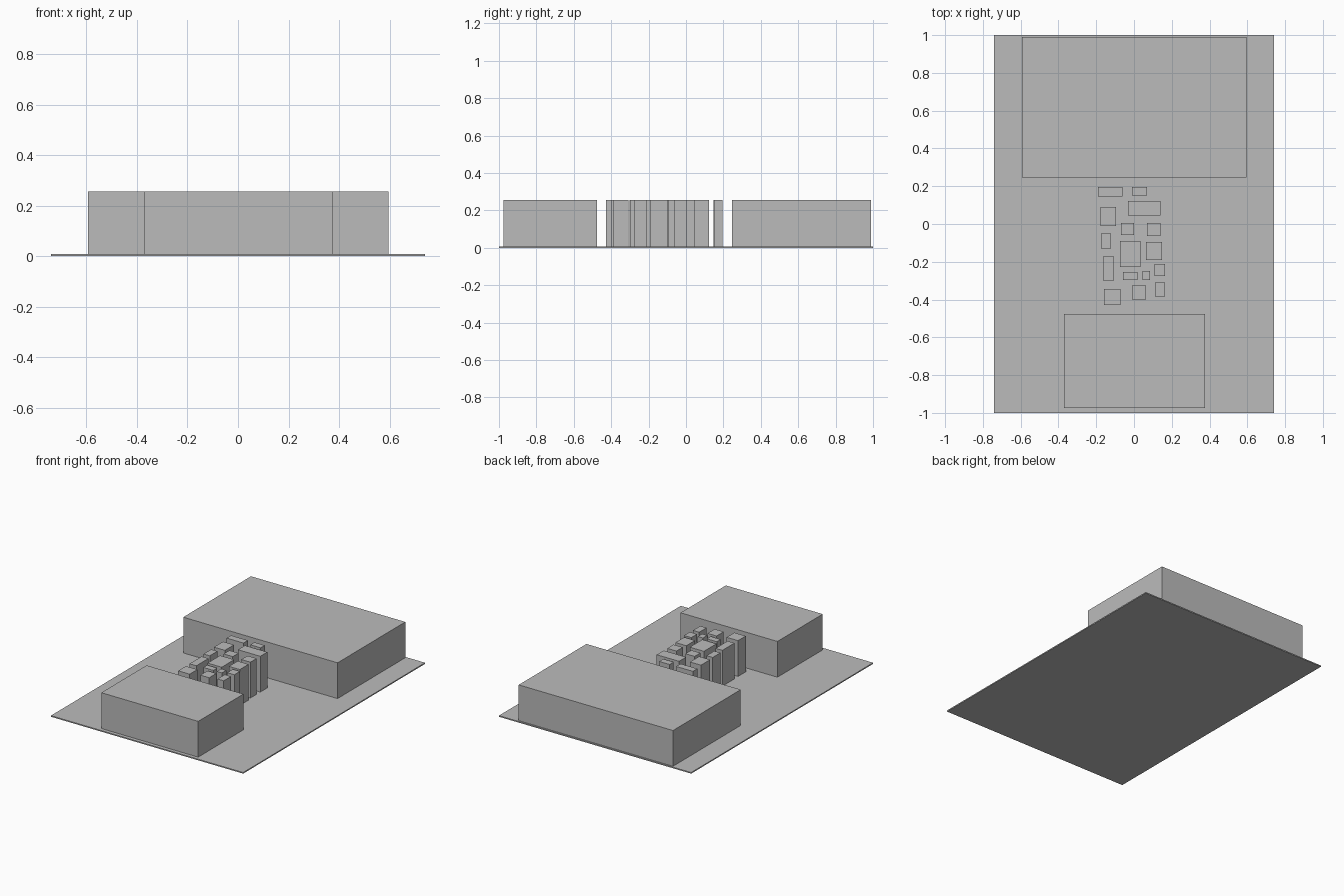
import bpy

cube = bpy.data.objects.get("Cube")
if cube:
    bpy.data.objects.remove(cube, do_unlink=True)

# One plain grey for the whole massing model
grey = bpy.data.materials.new("plain_grey")
grey.use_nodes = True
colour = (0.5, 0.5, 0.5, 1)
grey.diffuse_color = colour
grey.node_tree.nodes["Principled BSDF"].inputs["Base Color"].default_value = colour

PLATE_TOP = 0.008
ROOF = 0.257


def box(name, x_min, x_max, y_min, y_max, bottom, top):
    """Add a flat-sided box spanning the given limits."""
    centre = ((x_min + x_max) / 2, (y_min + y_max) / 2, (bottom + top) / 2)
    bpy.ops.mesh.primitive_cube_add(size=1, location=centre)
    obj = bpy.context.object
    obj.name = name
    obj.scale = (x_max - x_min, y_max - y_min, top - bottom)
    bpy.ops.object.transform_apply(location=False, rotation=False, scale=True)
    obj.data.materials.append(grey)
    return obj


# Ground plate
box("ground_plate", -0.74, 0.74, -1, 1, 0, PLATE_TOP)

# Two large halls at the ends of the plate
box("back_hall", -0.593, 0.595, 0.245, 0.99, PLATE_TOP, ROOF)
box("front_hall", -0.37, 0.376, -0.975, -0.477, PLATE_TOP, ROOF)

# Cluster of small blocks by column: x limits, then y limits
left_column = [
    (-0.19, -0.06, 0.146, 0.195),
    (-0.178, -0.094, -0.01, 0.09),
    (-0.173, -0.125, -0.132, -0.047),
    (-0.162, -0.109, -0.302, -0.169),
    (-0.16, -0.072, -0.429, -0.344),
]
middle_column = [
    (-0.01, 0.07, 0.15, 0.195),
    (-0.032, 0.14, 0.045, 0.122),
    (-0.07, 0.0, -0.058, 0.006),
    (-0.075, 0.034, -0.228, -0.09),
    (-0.059, 0.018, -0.297, -0.254),
    (-0.009, 0.06, -0.402, -0.323),
]
right_column = [
    (0.069, 0.14, -0.063, 0.006),
    (0.064, 0.148, -0.191, -0.095),
    (0.108, 0.164, -0.275, -0.212),
    (0.044, 0.084, -0.297, -0.249),
    (0.113, 0.161, -0.387, -0.307),
]

columns = {"left": left_column, "middle": middle_column, "right": right_column}
for side, blocks in columns.items():
    for number, limits in enumerate(blocks, start=1):
        box(f"{side}_block_{number}", *limits, PLATE_TOP, ROOF)
